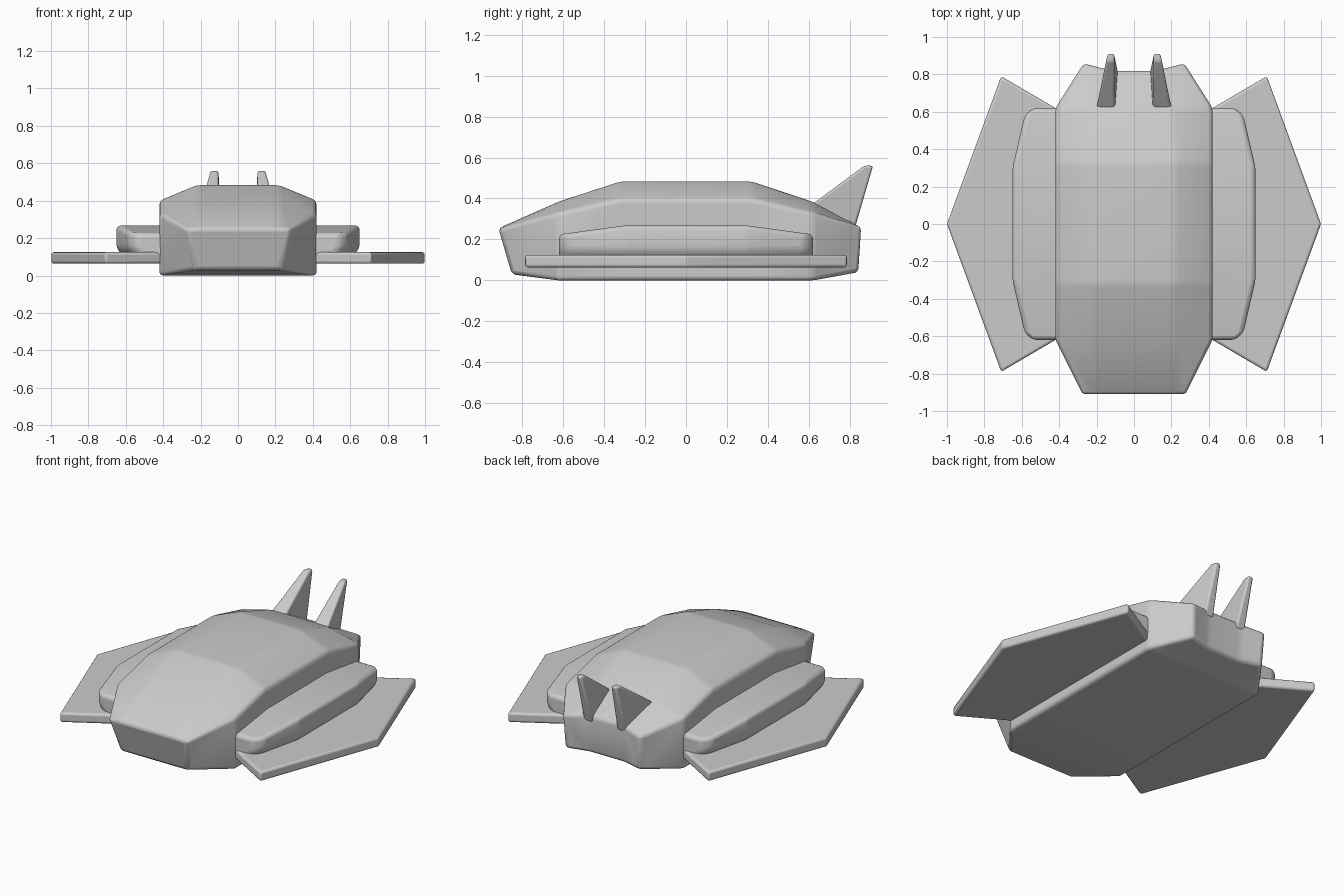
import bpy, bmesh, math

if "Cube" in bpy.data.objects:
    bpy.data.objects.remove(bpy.data.objects["Cube"])

# One plain grey finish
grey = bpy.data.materials.new("light_grey")
grey.use_nodes = True
colour = (0.6, 0.6, 0.6, 1)
grey.diffuse_color = colour
grey.node_tree.nodes["Principled BSDF"].inputs["Base Color"].default_value = colour


def finish(name, bm, bevel, segments=3, angle=12):
    """Turn a bmesh into a bevelled, smooth-shaded object."""
    bmesh.ops.recalc_face_normals(bm, faces=bm.faces)
    mesh = bpy.data.meshes.new(name)
    bm.to_mesh(mesh)
    bm.free()
    mesh.materials.append(grey)
    obj = bpy.data.objects.new(name, mesh)
    bpy.context.collection.objects.link(obj)
    mod = obj.modifiers.new("rounded_edges", "BEVEL")
    mod.width = bevel
    mod.segments = segments
    mod.limit_method = "ANGLE"
    mod.angle_limit = math.radians(angle)
    bpy.ops.object.select_all(action="DESELECT")
    obj.select_set(True)
    bpy.context.view_layer.objects.active = obj
    bpy.ops.object.shade_smooth_by_angle(angle=math.radians(35))
    return obj


def loft(bm, rings):
    """Skin a list of equal-length closed rings; returns the vertex rings."""
    rows = [[bm.verts.new(p) for p in ring] for ring in rings]
    n = len(rows[0])
    for a, b in zip(rows, rows[1:]):
        for i in range(n):
            j = (i + 1) % n
            bm.faces.new((a[i], a[j], b[j], b[i]))
    return rows


# Hull: each station is the right half of a section, mirrored into a full ring
# order: inner floor, floor corner, shoulder, roof edge
stations = [
    [(.12, -.85, .03), (.23, -.85, .03), (.28, -.915, .25), (.2, -.915, .255)],
    [(.12, -.62, 0), (.42, -.62, 0), (.42, -.62, .33), (.22, -.62, .385)],
    [(.12, -.32, 0), (.42, -.32, 0), (.42, -.32, .4), (.22, -.32, .483)],
    [(.12, .32, 0), (.42, .32, 0), (.42, .32, .4), (.22, .32, .483)],
    [(.12, .62, 0), (.42, .62, 0), (.42, .62, .33), (.2, .62, .385)],
    [(.12, .81, .04), (.26, .845, .04), (.27, .86, .26), (.12, .82, .28)],
]
bm = bmesh.new()
rows = loft(bm, [s + [(-x, y, z) for x, y, z in reversed(s)] for s in stations])
for r in (rows[0], rows[-1]):
    bm.faces.new(r[0:4])
    bm.faces.new((r[0], r[3], r[4], r[7]))
    bm.faces.new(r[4:8])
finish("hull", bm, .02, angle=10)

for side, s in (("left", 1), ("right", -1)):
    # Flat swept wing plate
    bm = bmesh.new()
    plan = [(.3, -.55), (.42, -.62), (.71, -.79), (1, 0), (.71, .79), (.42, .62), (.3, .55)]
    rows = loft(bm, [[(s * x, y, z) for x, y in plan] for z in (.063, .125)])
    for r in rows:
        bm.faces.new(r)
    finish(side + "_wing", bm, .014)

    # Side pod: bowed box with clipped corners, top dropping towards the ends
    bm = bmesh.new()
    pod = [(-.62, .54, .225), (-.58, .585, .23), (-.3, .65, .268),
           (.3, .65, .268), (.58, .585, .23), (.62, .54, .225)]
    rows = loft(bm, [[(s * .38, y, .09), (s * (x - .05), y, .09),
                      (s * x, y, .145), (s * x, y, top), (s * .38, y, top)]
                     for y, x, top in pod])
    for r in (rows[0], rows[-1]):
        bm.faces.new(r)
    finish(side + "_pod", bm, .022)

    # Tail fin: wedge leaning back to a narrow tip
    bm = bmesh.new()
    base = [(.1, .6, .36), (.205, .6, .36), (.15, .82, .24), (.085, .82, .24)]
    tip = [(.105, .87, .56), (.15, .87, .56), (.14, .913, .56), (.105, .913, .56)]
    rows = loft(bm, [[(s * x, y, z) for x, y, z in ring] for ring in (base, tip)])
    for r in rows:
        bm.faces.new(r)
    finish(side + "_tail_fin", bm, .012)
